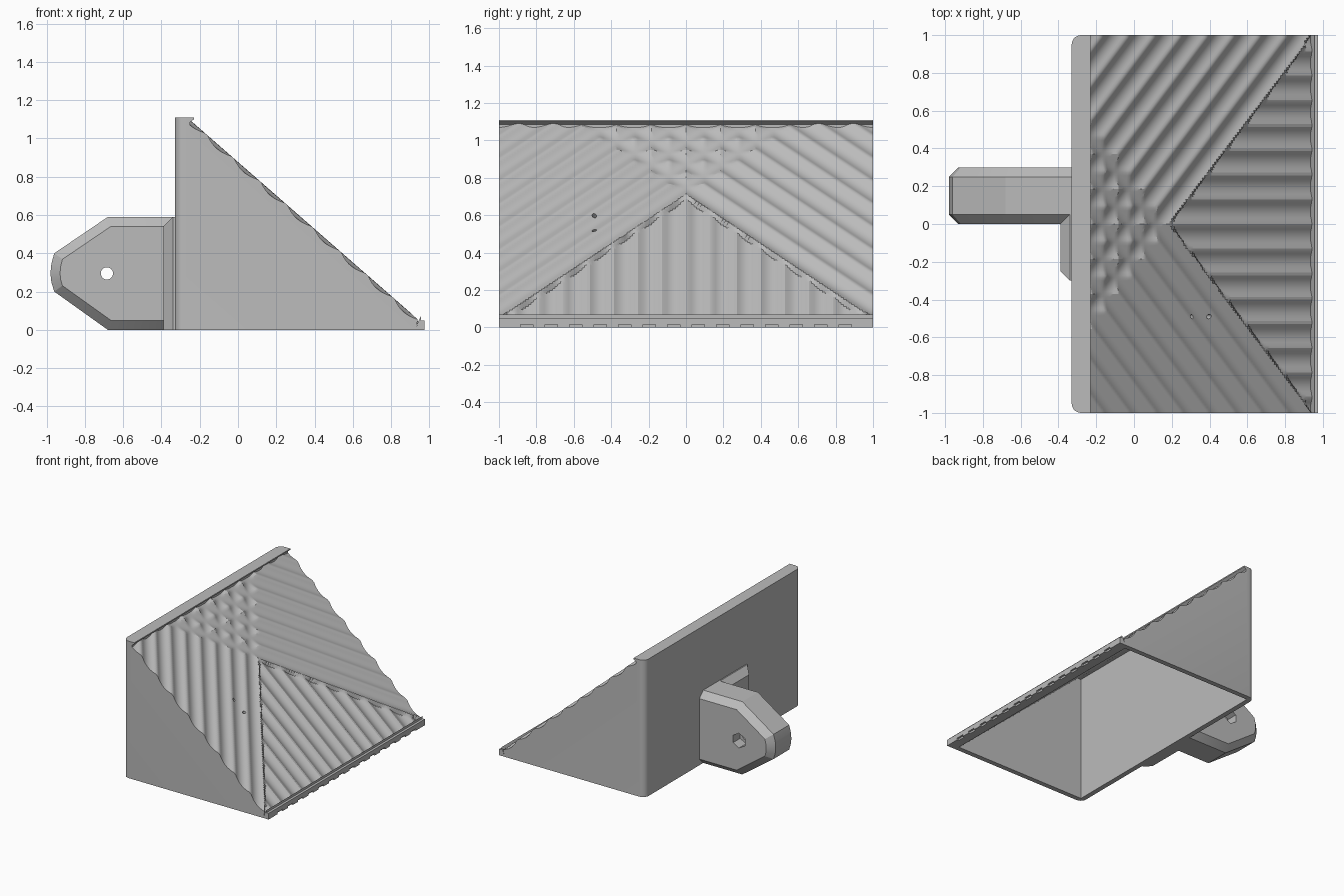
import bpy, bmesh, math
from mathutils import Vector

cube = bpy.data.objects.get("Cube")
if cube:
    bpy.data.objects.remove(cube, do_unlink=True)

grey = bpy.data.materials.new("light_grey")
grey.use_nodes = True
COLOUR = (0.5, 0.5, 0.5, 1)
grey.diffuse_color = COLOUR
grey.node_tree.nodes["Principled BSDF"].inputs["Base Color"].default_value = COLOUR


def finish(bm, name, helper=False):
    bmesh.ops.recalc_face_normals(bm, faces=bm.faces)
    mesh = bpy.data.meshes.new(name)
    bm.to_mesh(mesh)
    bm.free()
    obj = bpy.data.objects.new(name, mesh)
    bpy.context.collection.objects.link(obj)
    mesh.materials.append(grey)
    if helper:
        obj.hide_render = True
        obj.hide_set(True)
    return obj


def prism(profile, y0, y1):
    """Extrude an x-z profile along y."""
    bm = bmesh.new()
    face = bm.faces.new([bm.verts.new((x, y0, z)) for x, z in profile])
    out = bmesh.ops.extrude_face_region(bm, geom=[face])
    verts = [v for v in out["geom"] if isinstance(v, bmesh.types.BMVert)]
    bmesh.ops.translate(bm, verts=verts, vec=(0, y1 - y0, 0))
    bmesh.ops.recalc_face_normals(bm, faces=bm.faces)
    return bm


def chamfer(bm, rule, size, segments=1):
    edges = [e for e in bm.edges if rule(*[v.co for v in e.verts])]
    bmesh.ops.bevel(bm, geom=edges, offset=size, segments=segments,
                    profile=0.5, affect='EDGES')


def cut(obj, cutter):
    mod = obj.modifiers.new("cut_" + cutter.name, 'BOOLEAN')
    mod.operation = 'DIFFERENCE'
    mod.solver = 'EXACT'
    mod.object = cutter


def rod(name, centre, axis, radius, length, sides):
    bm = bmesh.new()
    bmesh.ops.create_cone(bm, cap_ends=True, segments=sides, radius1=radius,
                          radius2=radius, depth=length)
    turn = Vector((0, 0, 1)).rotation_difference(Vector(axis)).to_matrix()
    bmesh.ops.rotate(bm, verts=bm.verts, matrix=turn)
    bmesh.ops.translate(bm, verts=bm.verts, vec=centre)
    return finish(bm, name, True)


# Slope frame: start point, downhill direction and normal
start = Vector((-0.25, 0, 1.085))
end = Vector((0.945, 0, 0.04))
length = (end - start).length
down = (end - start).normalized()
normal = Vector((-down.z, 0, down.x))
drop = Vector((0, 0, -0.03))

# Hollow wedge body with hooked lips above and below the slope
low, high = end + drop, start + drop
bm = prism([(-0.33, 0), (0.975, 0), (0.975, 0.05), (0.955, 0.05), (0.955, 0.07),
            (0.94, 0.04), (low.x - 0.01, low.z + 0.01), (high.x, high.z),
            (-0.25, 1.085), (-0.23, 1.1), (-0.23, 1.11), (-0.33, 1.11)], -1, 1)
chamfer(bm, lambda a, b: max(a.x, b.x) < -0.32 and abs(a.z - b.z) > 1, 0.05, 5)
body = finish(bm, "wedge_body")
cavity = finish(prism([(-0.29, -0.05), (0.95, -0.05), (-0.26, 1.02), (-0.29, 1.02)],
                      -0.96, 0.96), "cavity_cutter", True)
cut(body, cavity)

# Drain notches along the foot of the lower lip
bm = bmesh.new()
for i in range(14):
    box = bmesh.ops.create_cube(bm, size=1)["verts"]
    bmesh.ops.scale(bm, verts=box, vec=(0.03, 0.065, 0.03))
    bmesh.ops.translate(bm, verts=box, vec=(0.975, (i - 6.5) * 0.131, 0))
cut(body, finish(bm, "notch_cutter", True))

# Ribbed slope: straight ribs in a triangle, diagonal ribs beside it, crossed above
PITCH, DEPTH, APEX = 0.131, 0.02, 0.587


def rib(t):
    trough = (t / PITCH) % 1 - 0.5
    return min(1, (2.3 * trough) ** 2)


def height(v, y):
    q = v - APEX
    a, b = (q - y) / math.sqrt(2), (q + y) / math.sqrt(2)
    if q > abs(y):
        return rib(y) - 0.35
    if q < -abs(y):
        return min(rib(a), rib(b))
    return rib(a) if y > 0 else rib(b)


ROWS, COLS = 110, 140
bm = bmesh.new()
grid = []
for r in range(ROWS + 1):
    v = length * r / ROWS
    row = []
    for c in range(COLS + 1):
        y = 2 * c / COLS - 1
        p = start + down * v + normal * (DEPTH * (height(v, y) - 0.6))
        row.append(bm.verts.new((p.x, y, p.z)))
    grid.append(row)
for r in range(ROWS):
    for c in range(COLS):
        bm.faces.new((grid[r][c], grid[r + 1][c], grid[r + 1][c + 1], grid[r][c + 1]))
out = bmesh.ops.extrude_face_region(bm, geom=list(bm.faces))
for vert in out["geom"]:
    if isinstance(vert, bmesh.types.BMVert):
        off = (vert.co - start).dot(normal)
        vert.co -= normal * (off + 0.027)
slope = finish(bm, "ribbed_slope")

# Two small holes through the slope
for i, v in enumerate((0.74, 0.86)):
    p = start + down * v
    pin = rod("slope_hole_cutter_%d" % i, (p.x, -0.49, p.z), normal, 0.012, 0.2, 16)
    cut(slope, pin)
    cut(body, pin)

# Mounting arm with chamfered rim
bm = prism([(-0.31, 0), (-0.68, 0), (-0.96, 0.2), (-0.975, 0.25), (-0.98, 0.295),
            (-0.975, 0.345), (-0.96, 0.4), (-0.68, 0.59), (-0.31, 0.59)], 0, 0.3)
chamfer(bm, lambda a, b: abs(a.y - b.y) < 0.01 and min(a.x, b.x) < -0.32, 0.05)
arm = finish(bm, "mounting_arm")
cut(arm, rod("bolt_hole_cutter", (-0.685, 0.15, 0.295), (0, 1, 0), 0.032, 0.5, 24))
cut(arm, rod("nut_pocket_cutter", (-0.685, 0.29, 0.295), (0, 1, 0), 0.06, 0.16, 6))

# Flange beside the arm
bm = prism([(-0.31, 0), (-0.39, 0), (-0.39, 0.59), (-0.31, 0.59)], -0.3, 0.1)
chamfer(bm, lambda a, b: max(a.x, b.x) < -0.38 and
        (min(a.z, b.z) > 0.5 or max(a.y, b.y) < -0.2), 0.05)
finish(bm, "arm_flange")

# Smooth shading with sharp edges kept
for obj in (body, slope, arm):
    bpy.ops.object.select_all(action='DESELECT')
    obj.select_set(True)
    bpy.context.view_layer.objects.active = obj
    bpy.ops.object.shade_smooth_by_angle(angle=math.radians(25))
